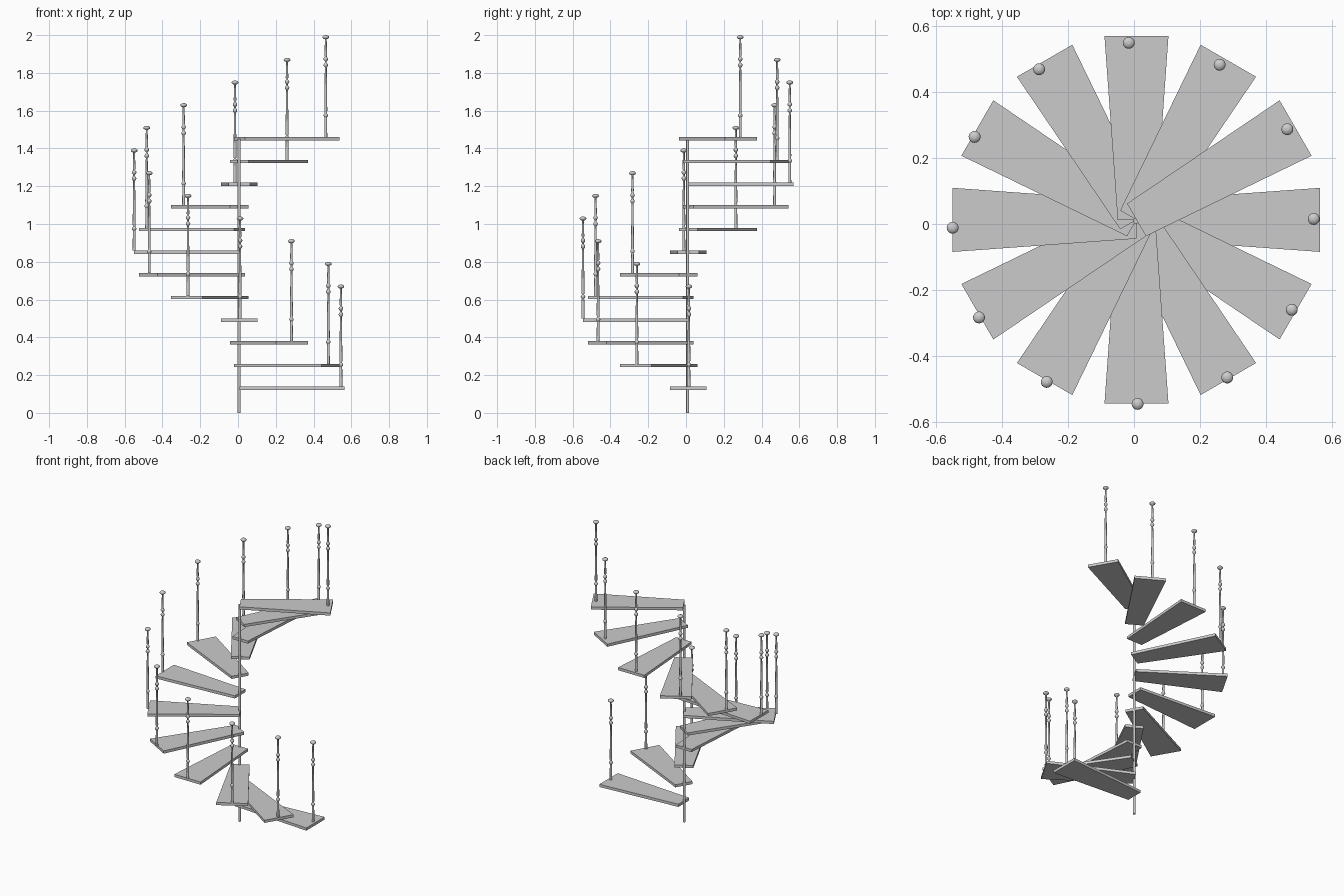
import bpy, bmesh
from math import radians, cos, sin, pi

if "Cube" in bpy.data.objects:
    bpy.data.objects.remove(bpy.data.objects["Cube"])

STEPS, RISE, FIRST_TOP, THICK = 12, 0.12, 0.14, 0.018
CX, CY = 0.0075, 0.0125          # hub of the treads


def make_object(name, bm):
    bmesh.ops.recalc_face_normals(bm, faces=bm.faces)
    mesh = bpy.data.meshes.new(name)
    bm.to_mesh(mesh)
    bm.free()
    ob = bpy.data.objects.new(name, mesh)
    bpy.context.collection.objects.link(ob)
    return ob


def lathe(name, profile, sides=16):
    """Closed solid of revolution from (radius, z) points."""
    bm = bmesh.new()
    rings = [[bm.verts.new((r * cos(2 * pi * i / sides), r * sin(2 * pi * i / sides), z))
              for i in range(sides)] for r, z in profile]
    for a, b in zip(rings, rings[1:]):
        for i in range(sides):
            j = (i + 1) % sides
            bm.faces.new((a[i], a[j], b[j], b[i]))
    bm.faces.new(rings[0])
    bm.faces.new(rings[-1])
    ob = make_object(name, bm)
    for p in ob.data.polygons:
        p.use_smooth = len(p.vertices) == 4
    return ob


def bead(z, r, h, neck):
    """Rounded bulge of radius r and height h, joining a shaft of radius neck."""
    return [(max(neck, r * cos(radians(a))), z + h / 2 * sin(radians(a)))
            for a in range(-75, 76, 25)]


# central pole
pole = lathe("central_pole", [(0.008, 0), (0.008, 1.45)])
pole.location = (0.006, 0.009, 0)

# tapered tread, pointing along +x, top face at z = 0
bm = bmesh.new()
outline = [(0, -0.057), (0.557, -0.097), (0.557, 0.097), (0, 0.057)]
base = bm.faces.new([bm.verts.new((x, y, -THICK)) for x, y in outline])
ext = bmesh.ops.extrude_face_region(bm, geom=[base])
bmesh.ops.translate(bm, vec=(0, 0, THICK),
                    verts=[v for v in ext["geom"] if isinstance(v, bmesh.types.BMVert)])
tread = make_object("tread_1", bm)

# turned baluster: shaft, low bead, taper, twin beads, flattened knob
profile = [(0.008, 0), (0.007, 0.1)]
profile += bead(0.115, 0.012, 0.022, 0.006)
profile += [(0.008, 0.14), (0.0055, 0.35)]
profile += bead(0.381, 0.012, 0.024, 0.005)
profile += bead(0.413, 0.012, 0.024, 0.005)
profile += [(0.007, 0.435), (0.005, 0.51)]
profile += bead(0.529, 0.018, 0.022, 0.005)
baluster = lathe("baluster_1", profile)

# winding flight, clockwise going up
for i in range(STEPS):
    ang = -radians(30 * i)
    z = FIRST_TOP + RISE * i
    t, b = tread, baluster
    if i:
        t = bpy.data.objects.new(f"tread_{i + 1}", tread.data)
        b = bpy.data.objects.new(f"baluster_{i + 1}", baluster.data)
        bpy.context.collection.objects.link(t)
        bpy.context.collection.objects.link(b)
    t.location = (CX, CY, z)
    t.rotation_euler.z = ang
    turn = ang + radians(1.4)
    b.location = (-0.0025 + 0.5475 * cos(turn), 0.002 + 0.5475 * sin(turn), z)
    b.rotation_euler.z = turn
